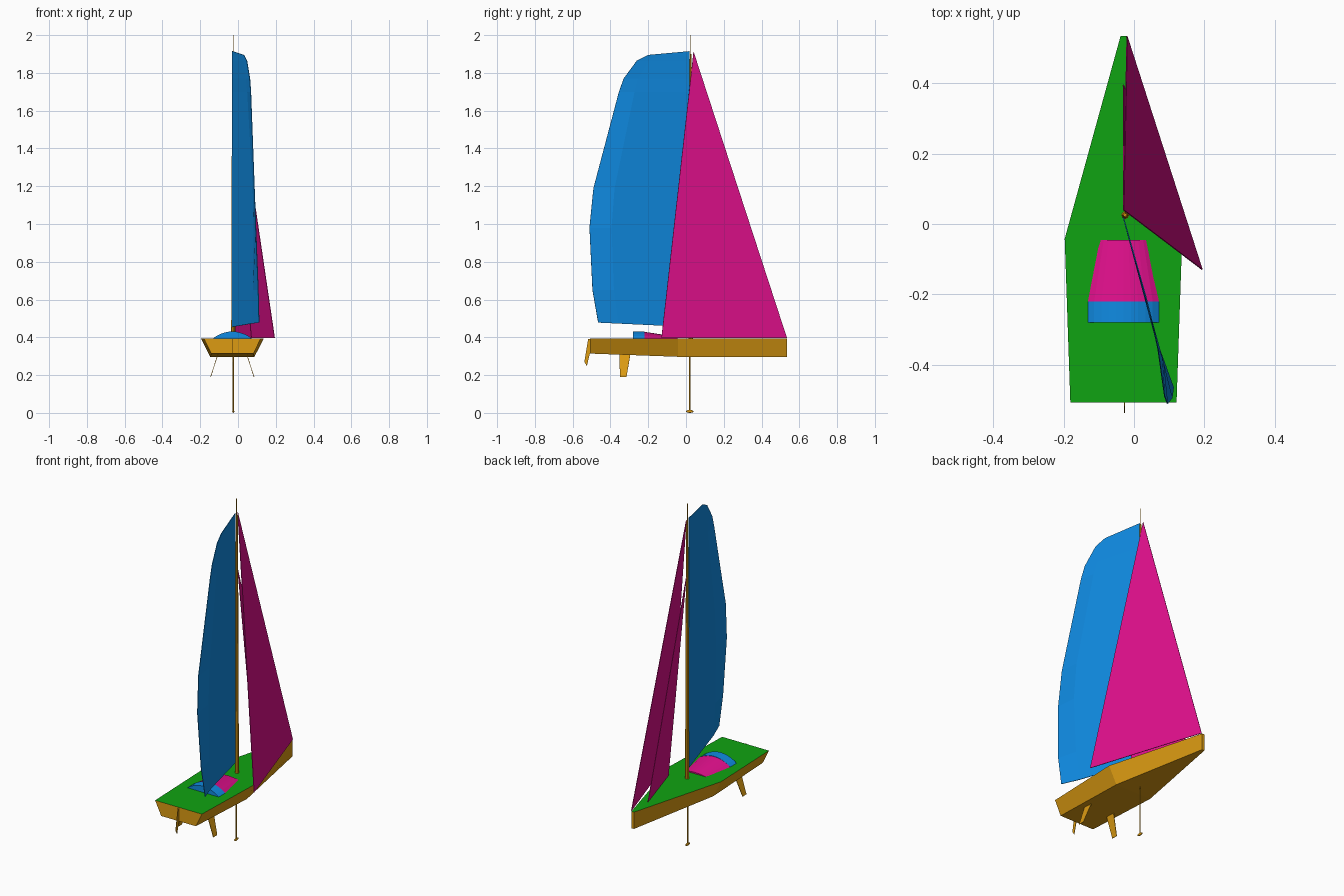
import bpy, bmesh, math
from mathutils import Vector

if "Cube" in bpy.data.objects:
    bpy.data.objects.remove(bpy.data.objects["Cube"])

CX = -0.03          # hull centreline
DECK = 0.395        # deck height


def material(name, rgb):
    m = bpy.data.materials.new(name)
    m.diffuse_color = (*rgb, 1)
    m.use_nodes = True
    m.node_tree.nodes["Principled BSDF"].inputs["Base Color"].default_value = m.diffuse_color
    return m


GOLD = material("hull gold", (0.72, 0.33, 0.006))
GREEN = material("deck green", (0.005, 0.37, 0.006))
PINK = material("sail magenta", (0.74, 0.005, 0.26))
BLUE = material("sail blue", (0.005, 0.26, 0.77))


def make(name, verts, faces, *mats):
    mesh = bpy.data.meshes.new(name)
    bm = bmesh.new()
    vs = [bm.verts.new(v) for v in verts]
    for f in faces:
        bm.faces.new([vs[i] for i in f])
    bmesh.ops.recalc_face_normals(bm, faces=bm.faces)
    bm.to_mesh(mesh)
    bm.free()
    for m in mats:
        mesh.materials.append(m)
    ob = bpy.data.objects.new(name, mesh)
    bpy.context.collection.objects.link(ob)
    return ob


def loft(name, rings, *mats):
    """Skin closed rings of equal point count and cap both ends."""
    n, k = len(rings[0]), len(rings)
    verts = [p for r in rings for p in r]
    faces = [(i * n + j, i * n + (j + 1) % n, (i + 1) * n + (j + 1) % n, (i + 1) * n + j)
             for i in range(k - 1) for j in range(n)]
    faces += [tuple(range(n)), tuple(range((k - 1) * n, k * n))]
    return make(name, verts, faces, *mats)


def sheet(name, verts, faces, mat, thick=0.003):
    ob = make(name, verts, faces, mat)
    mod = ob.modifiers.new("thickness", "SOLIDIFY")
    mod.thickness = thick
    mod.offset = 0
    return ob


def pole(name, x, y, steps, n=8):
    """Upright round pole from (z, radius) steps."""
    rings = [[(x + r * math.cos(2 * math.pi * j / n), y + r * math.sin(2 * math.pi * j / n), z)
              for j in range(n)] for z, r in steps]
    return loft(name, rings, GOLD)


# Hull with green deck: y, half width at deck, half width at bottom, bottom height
hull = loft("hull", [[(CX - t, y, DECK), (CX + t, y, DECK), (CX + b, y, z), (CX - b, y, z)]
                     for y, t, b, z in [(-0.507, 0.151, 0.112, 0.314),
                                        (-0.042, 0.167, 0.117, 0.297),
                                        (0.535, 0.008, 0.008, 0.297)]], GOLD, GREEN)
for p in hull.data.polygons:
    p.material_index = 1 if p.normal.z > 0.9 else 0


# Arched cabin hood: sloping front part and straight rear part
def arch(y, half, height, n=10):
    return [(CX + half * (-1 + 2 * i / n), y, DECK - 0.002 + 0.002 * (0 < i < n)
             + height * (1 - (-1 + 2 * i / n) ** 2)) for i in range(n + 1)]


loft("cabin_front", [arch(-0.045, 0.07, 0.008), arch(-0.22, 0.104, 0.034)], PINK)
loft("cabin_rear", [arch(-0.22, 0.104, 0.036), arch(-0.28, 0.104, 0.036)], BLUE)

# Mast with thin aerial, and keel strut
pole("mast", -0.025, 0.025, [(DECK - 0.01, 0.011), (1.2, 0.009), (1.9, 0.005)])
pole("aerial", -0.025, 0.022, [(1.89, 0.002), (2.0, 0.002)], 6)
pole("keel", -0.025, 0.02, [(0.008, 0.004), (0.305, 0.004)], 6)

# Keel bulb
bpy.ops.mesh.primitive_uv_sphere_add(segments=10, ring_count=6, radius=1,
                                     location=(-0.025, 0.02, 0.008))
bulb = bpy.context.object
bulb.name = "keel_bulb"
bulb.scale = (0.006, 0.02, 0.008)
bulb.data.materials.append(GOLD)

# Splayed side fins and the stern rudder
for name, s in (("left_fin", -1), ("right_fin", 1)):
    sheet(name, [(CX + s * 0.077, -0.352, 0.308), (CX + s * 0.077, -0.295, 0.308),
                 (CX + s * 0.115, -0.315, 0.19), (CX + s * 0.115, -0.35, 0.19)],
          [(0, 1, 2, 3)], GOLD)
sheet("stern_rudder", [(-0.027, y, z) for y, z in
                       [(-0.505, 0.392), (-0.518, 0.39), (-0.538, 0.27),
                        (-0.525, 0.248), (-0.505, 0.33)]], [(0, 1, 2, 3, 4)], GOLD)

# Mainsail: rows of luff height and leech point, with a fold at most of the chord
rows = [(0.455, 0.112, -0.465, 0.478), (0.65, 0.108, -0.495, 0.65),
        (0.98, 0.095, -0.511, 0.98), (1.19, 0.087, -0.49, 1.19),
        (1.70, 0.068, -0.355, 1.70), (1.77, 0.063, -0.33, 1.77),
        (1.865, 0.047, -0.26, 1.865), (1.89, 0.032, -0.20, 1.895)]
verts = []
for zl, x, y, z in rows:
    luff, leech = Vector((CX, 0.018, zl)), Vector((x, y, z))
    fold = luff.lerp(leech, 0.78)
    if z < 1.75:
        fold.x = CX + 0.275 * (0.018 - fold.y)
    verts += [luff, fold, leech]
faces = [(3 * i + j, 3 * i + j + 1, 3 * i + j + 4, 3 * i + j + 3)
         for i in range(len(rows) - 1) for j in range(2)]
verts.append(Vector((CX, 0.018, 1.915)))
top = 3 * (len(rows) - 1)
faces.append((top, top + 1, top + 2, len(verts) - 1))
sheet("mainsail", verts, faces, BLUE)

# Headsails: large jib and the smaller inner staysail
sheet("jib", [(CX, 0.04, 1.912), (-0.02, 0.534, 0.397), (0.194, -0.13, 0.397)],
      [(0, 1, 2)], PINK)
sheet("staysail", [(CX, 0.04, 1.58), (CX, 0.395, 0.399), (0.072, 0.06, 0.399)],
      [(0, 1, 2)], PINK)
